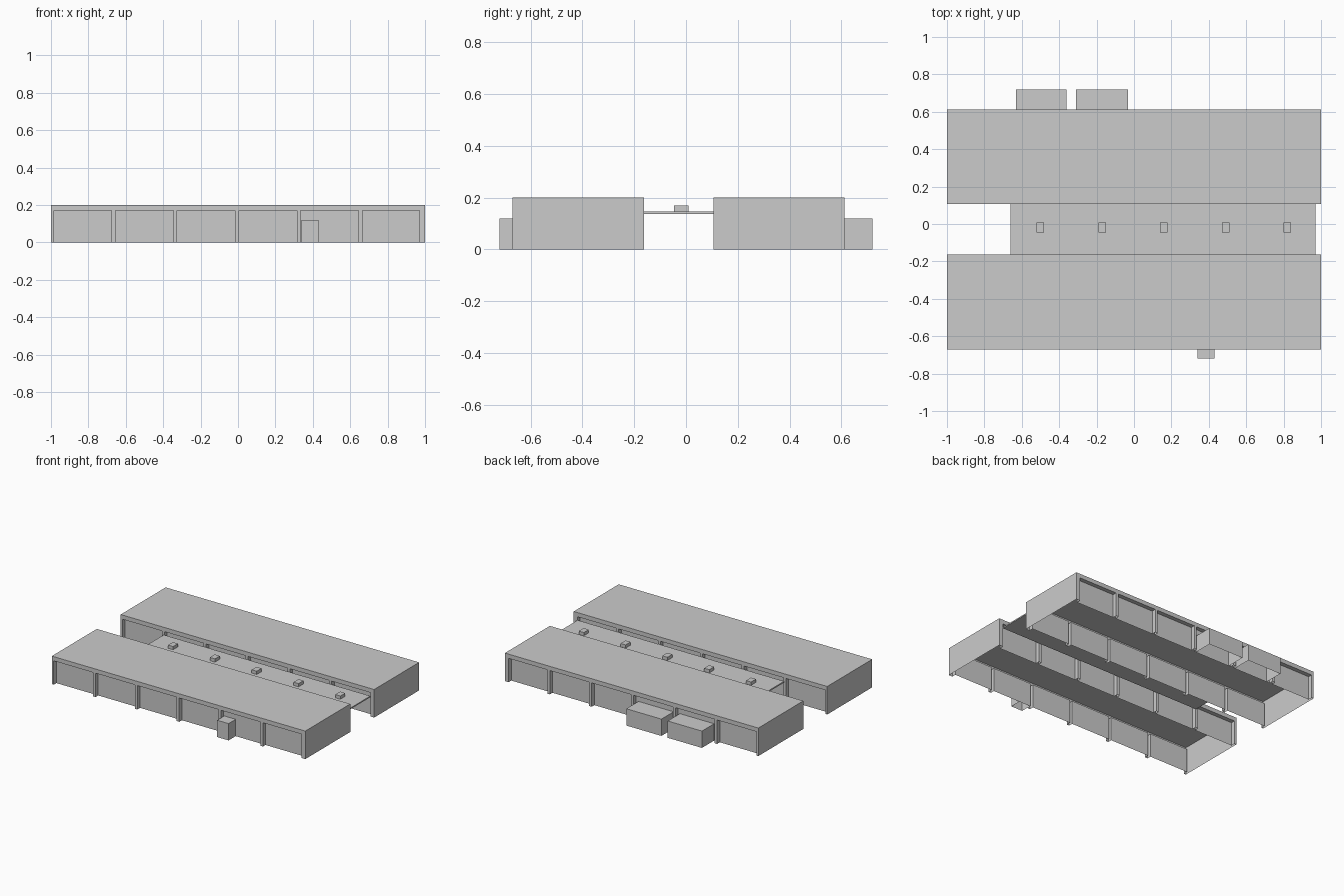
import bpy, bmesh

if "Cube" in bpy.data.objects:
    bpy.data.objects.remove(bpy.data.objects["Cube"])

H, BAND, DEPTH = 0.2, 0.17, 0.03      # roof height, band underside, bay recess
POSTS = [-0.993] + [-0.665 + 0.33 * i for i in range(5)] + [0.985]


def finish(name, bm):
    bmesh.ops.remove_doubles(bm, verts=bm.verts, dist=1e-4)
    bmesh.ops.recalc_face_normals(bm, faces=bm.faces)
    mesh = bpy.data.meshes.new(name)
    bm.to_mesh(mesh)
    bm.free()
    obj = bpy.data.objects.new(name, mesh)
    bpy.context.collection.objects.link(obj)
    return obj


def quad(bm, *pts):
    return bm.faces.new([bm.verts.new(p) for p in pts])


def box(name, x0, x1, y0, y1, z0, z1, open_bottom=False):
    bm = bmesh.new()
    bmesh.ops.create_cube(bm, size=1)
    for v in bm.verts:
        v.co = (x0 if v.co.x < 0 else x1, y0 if v.co.y < 0 else y1,
                z0 if v.co.z < 0 else z1)
    if open_bottom:
        low = [f for f in bm.faces if all(v.co.z < z0 + 1e-5 for v in f.verts)]
        bmesh.ops.delete(bm, geom=low, context='FACES')
    return finish(name, bm)


def facade(bm, y, inward):
    """Posts with recessed bays between them, under a flush top band."""
    yi = y + inward * DEPTH
    line = [(-1, y)]
    for a, b in zip(POSTS, POSTS[1:]):
        l = a + (0.008 if a < -0.9 else 0.01)
        r = b - (0.015 if b > 0.9 else 0.01)
        line += [(l, y), (l, yi), (r, yi), (r, y)]
        quad(bm, (l, y, BAND), (r, y, BAND), (r, yi, BAND), (l, yi, BAND))
    line.append((1, y))
    for (xa, ya), (xb, yb) in zip(line, line[1:]):
        quad(bm, (xa, ya, 0), (xb, yb, 0), (xb, yb, BAND), (xa, ya, BAND))
    quad(bm, (-1, y, BAND), (1, y, BAND), (1, y, H), (-1, y, H))


def hall(name, y0, y1):
    bm = bmesh.new()
    facade(bm, y0, 1)
    facade(bm, y1, -1)
    quad(bm, (-1, y0, H), (1, y0, H), (1, y1, H), (-1, y1, H))
    for x in (-1, 1):
        quad(bm, (x, y0, 0), (x, y1, 0), (x, y1, H), (x, y0, H))
    return finish(name, bm)


# two long hollow halls
hall("front_hall", -0.67, -0.163)
hall("back_hall", 0.106, 0.613)

# linking canopy with roof vents
box("canopy", -0.66, 0.97, -0.163, 0.106, 0.137, 0.146)
for i in range(5):
    x = -0.5 + 0.33 * i
    box(f"roof_vent_{i + 1}", x - 0.02, x + 0.02, -0.046, 0.009, 0.14, 0.169)

# porch at the front, two annexes at the back
box("entrance_porch", 0.34, 0.43, -0.72, -0.64, 0, 0.12, True)
box("annex_left", -0.63, -0.36, 0.583, 0.72, 0, 0.12, True)
box("annex_right", -0.31, -0.033, 0.583, 0.72, 0, 0.12, True)
